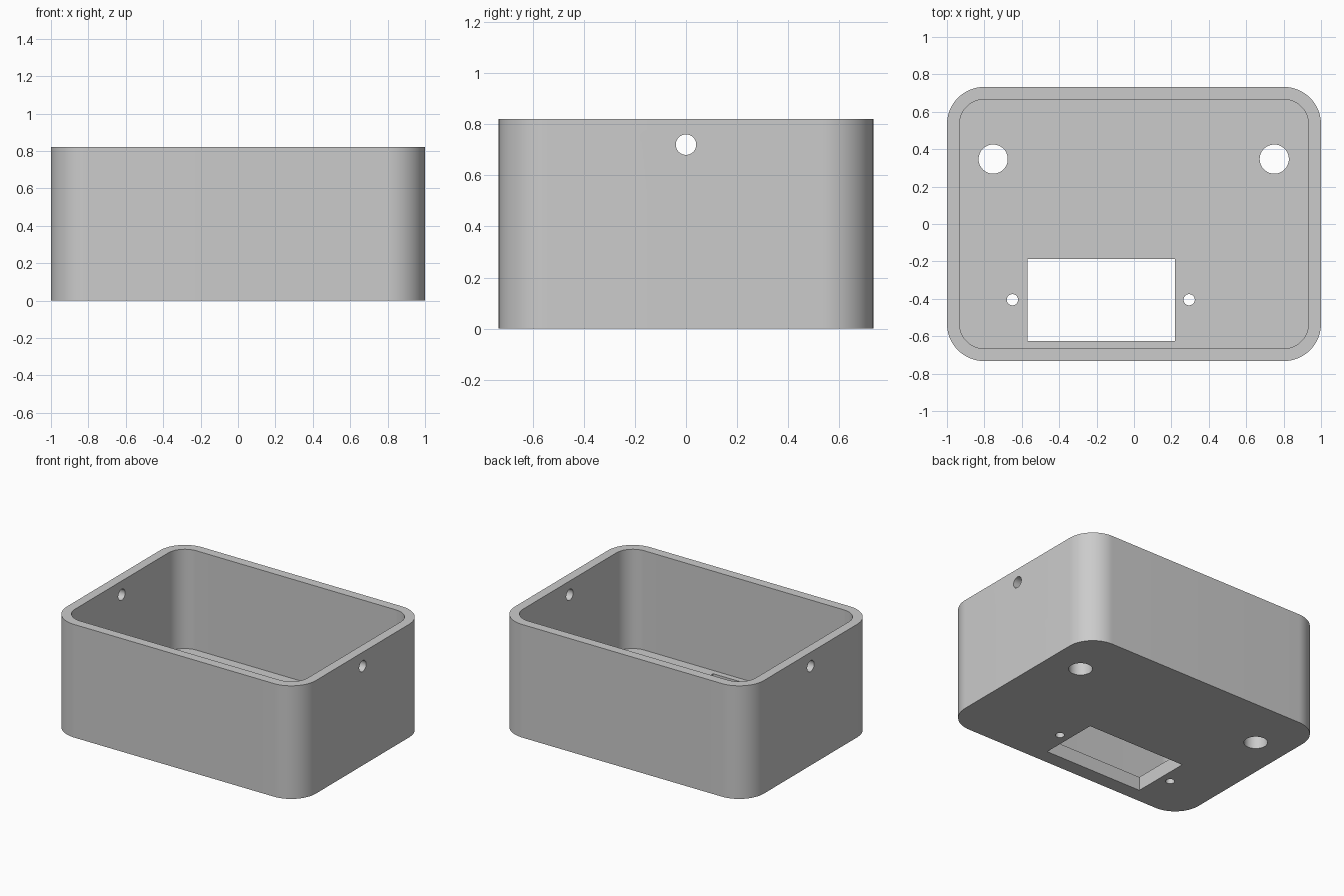
import bpy
import bmesh
from math import pi, sin, cos, radians
from mathutils import Matrix

if "Cube" in bpy.data.objects:
    bpy.data.objects.remove(bpy.data.objects["Cube"])

HALF_X, HALF_Y, HEIGHT = 1.0, 0.733, 0.82
WALL, FLOOR, RADIUS = 0.067, 0.1, 0.2

grey = bpy.data.materials.new("light_grey_plastic")
grey.use_nodes = True
grey.diffuse_color = (0.6, 0.6, 0.6, 1)
grey.node_tree.nodes["Principled BSDF"].inputs["Base Color"].default_value = (0.6, 0.6, 0.6, 1)


def make_object(name, bm):
    bmesh.ops.recalc_face_normals(bm, faces=bm.faces)
    mesh = bpy.data.meshes.new(name)
    bm.to_mesh(mesh)
    bm.free()
    mesh.materials.append(grey)
    obj = bpy.data.objects.new(name, mesh)
    bpy.context.collection.objects.link(obj)
    return obj


def rounded_block(name, hx, hy, radius, z0, z1, steps=20):
    """Upright block with rounded vertical corners."""
    bm = bmesh.new()
    ring = []
    for corner, (sx, sy) in enumerate([(1, 1), (-1, 1), (-1, -1), (1, -1)]):
        for i in range(steps + 1):
            a = (corner + i / steps) * pi / 2
            ring.append(bm.verts.new((sx * (hx - radius) + radius * cos(a),
                                      sy * (hy - radius) + radius * sin(a), z0)))
    base = bm.faces.new(ring)
    top = bmesh.ops.extrude_face_region(bm, geom=[base])["geom"]
    bmesh.ops.translate(bm, vec=(0, 0, z1 - z0),
                        verts=[v for v in top if isinstance(v, bmesh.types.BMVert)])
    return make_object(name, bm)


def drill(name, centre, radius, depth, axis="Z"):
    """Cylinder cutter along z or x."""
    bm = bmesh.new()
    turn = Matrix.Rotation(pi / 2, 4, "Y") if axis == "X" else Matrix()
    bmesh.ops.create_cone(bm, cap_ends=True, segments=48, radius1=radius, radius2=radius,
                          depth=depth, matrix=Matrix.Translation(centre) @ turn)
    return make_object(name, bm)


def box(name, x0, x1, y0, y1, z0, z1):
    bm = bmesh.new()
    centre = Matrix.Translation(((x0 + x1) / 2, (y0 + y1) / 2, (z0 + z1) / 2))
    size = Matrix.Diagonal((x1 - x0, y1 - y0, z1 - z0, 1))
    bmesh.ops.create_cube(bm, size=1, matrix=centre @ size)
    return make_object(name, bm)


# Open-topped enclosure
enclosure = rounded_block("enclosure", HALF_X, HALF_Y, RADIUS, 0, HEIGHT)

# Cavity, display window, cable holes, screw holes and side holes
cutters = [
    rounded_block("cavity_cutter", HALF_X - WALL, HALF_Y - WALL, RADIUS - WALL, FLOOR, HEIGHT + 0.2),
    box("window_cutter", -0.57, 0.22, -0.625, -0.187, -0.1, 0.2),
    drill("side_hole_cutter", (0, 0, 0.72), 0.04, 2.4, "X"),
]
for x in (-0.753, 0.75):
    cutters.append(drill("floor_hole_cutter", (x, 0.347, 0.05), 0.078, 0.3))
for x in (-0.65, 0.295):
    cutters.append(drill("screw_hole_cutter", (x, -0.405, 0.05), 0.03, 0.3))

bpy.ops.object.select_all(action="DESELECT")
bpy.context.view_layer.objects.active = enclosure
enclosure.select_set(True)
for cutter in cutters:
    cutter.hide_render = True
    cut = enclosure.modifiers.new(cutter.name, "BOOLEAN")
    cut.operation = "DIFFERENCE"
    cut.solver = "EXACT"
    cut.object = cutter
    bpy.ops.object.modifier_apply(modifier=cut.name)
    bpy.data.objects.remove(cutter)

# Single material slot, smooth corners with crisp edges
enclosure.data.materials.clear()
enclosure.data.materials.append(grey)
for face in enclosure.data.polygons:
    face.material_index = 0
bpy.ops.object.shade_smooth_by_angle(angle=radians(30))
